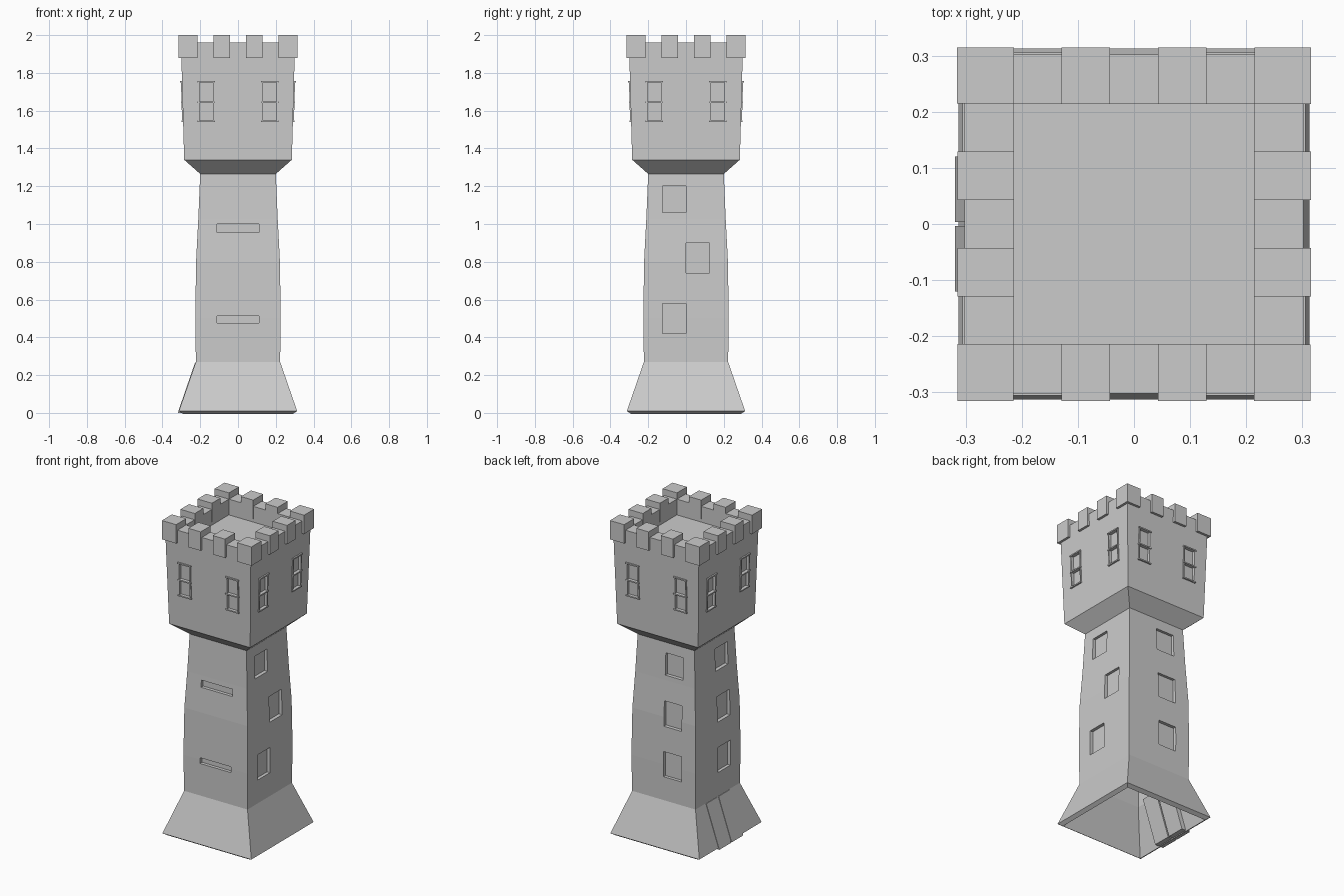
import bpy, bmesh, math
from mathutils import Matrix, Vector

default = bpy.data.objects.get("Cube")
if default:
    bpy.data.objects.remove(default, do_unlink=True)

stone = bpy.data.materials.new("grey_stone")
stone.use_nodes = True
GREY = (0.6, 0.6, 0.6, 1)
stone.diffuse_color = GREY
stone.node_tree.nodes["Principled BSDF"].inputs["Base Color"].default_value = GREY


def finish(bm, name):
    bmesh.ops.recalc_face_normals(bm, faces=bm.faces)
    mesh = bpy.data.meshes.new(name)
    bm.to_mesh(mesh)
    bm.free()
    mesh.materials.append(stone)
    obj = bpy.data.objects.new(name, mesh)
    bpy.context.collection.objects.link(obj)
    return obj


def square_loft(name, profile, capped):
    """Stack square rings given as (half width, height)."""
    bm = bmesh.new()
    rings = [[bm.verts.new((sx * r, sy * r, z))
              for sx, sy in ((-1, -1), (1, -1), (1, 1), (-1, 1))] for r, z in profile]
    for low, high in zip(rings, rings[1:]):
        for i in range(4):
            j = (i + 1) % 4
            bm.faces.new((low[i], low[j], high[j], high[i]))
    if capped:
        bm.faces.new(rings[0][::-1])
        bm.faces.new(rings[-1])
    return finish(bm, name)


def block(bm, side, u, z, r, lean=0):
    """Box on a wall: side 0 front, 1 +x, 2 back, 3 -x; lean shifts r inward with height."""
    turn = Matrix.Rotation(side * math.pi / 2, 4, 'Z')
    made = bmesh.ops.create_cube(bm, size=1)["verts"]
    for v in made:
        top = v.co.z > 0
        x = u[v.co.x > 0]
        y = -r[v.co.y < 0] + (lean if top else 0)
        v.co = turn @ Vector((x, y, z[top]))


def apply(obj, kind, **settings):
    mod = obj.modifiers.new(kind.lower(), kind)
    for key, value in settings.items():
        setattr(mod, key, value)
    bpy.context.view_layer.objects.active = obj
    bpy.ops.object.modifier_apply(modifier=mod.name)


def carve(obj, bm):
    cutter = finish(bm, "recess_cutter")
    cutter.hide_render = True
    apply(obj, 'BOOLEAN', operation='DIFFERENCE', solver='EXACT', object=cutter)
    bpy.data.objects.remove(cutter, do_unlink=True)


# Shaft with flared foot, hollow and open underneath
shaft = square_loft("tower_shaft", [(0.313, 0.01), (0.223, 0.27), (0.226, 0.5),
                                    (0.222, 0.8), (0.21, 1.03), (0.2, 1.27)], False)
apply(shaft, 'SOLIDIFY', thickness=0.035, offset=-1)

# Shallow window recesses and front slots
cuts = bmesh.new()
rows = [((0.42, 0.58), 0.205), ((0.74, 0.9), 0.2), ((1.06, 1.2), 0.186)]
for side in (1, 2, 3):
    for i, (z, depth) in enumerate(rows):
        u = (-0.125, 0) if side == 1 and i != 1 else (0, 0.125)
        block(cuts, side, u, z, (depth, 0.3))
for z, depth in (((0.475, 0.512), 0.205), ((0.955, 1.0), 0.193)):
    block(cuts, 0, (-0.11, 0.11), z, (depth, 0.3))
carve(shaft, cuts)

# Wider head with sunken roof deck
head = square_loft("tower_head", [(0.2, 1.265), (0.285, 1.34), (0.302, 1.96),
                                  (0.215, 1.96), (0.215, 1.86)], True)
cuts = bmesh.new()
frames = bmesh.new()
for side in range(4):
    for s in (-1, 1):
        lo, hi = sorted((s * 0.128, s * 0.208))
        block(cuts, side, (lo, hi), (1.545, 1.755), (0.279, 0.35), -0.005)
        # Thin frame bars and the cross bar
        for edge in (lo, hi):
            block(frames, side, (edge - 0.004, edge + 0.004), (1.54, 1.755),
                  (0.278, 0.296), -0.006)
        for z in (1.545, 1.645, 1.752):
            r = 0.297 + 0.028 * (z - 1.545)
            block(frames, side, (lo - 0.007, hi + 0.007), (z - 0.004, z + 0.004),
                  (0.278, r + 0.003))
carve(head, cuts)
finish(frames, "head_window_frames")

# Merlons: two per side plus the four corners
merlons = bmesh.new()
for side in range(4):
    for u in ((-0.315, -0.215), (-0.129, -0.043), (0.043, 0.129)):
        block(merlons, side, u, (1.88, 2.0), (0.214, 0.315))
finish(merlons, "merlons")

# Double door lying on the sloping foot
door = bmesh.new()
for u in ((-0.12, -0.004), (0.004, 0.12)):
    block(door, 3, u, (0.0, 0.268), (0.26, 0.319), 0.092)
finish(door, "double_door")
